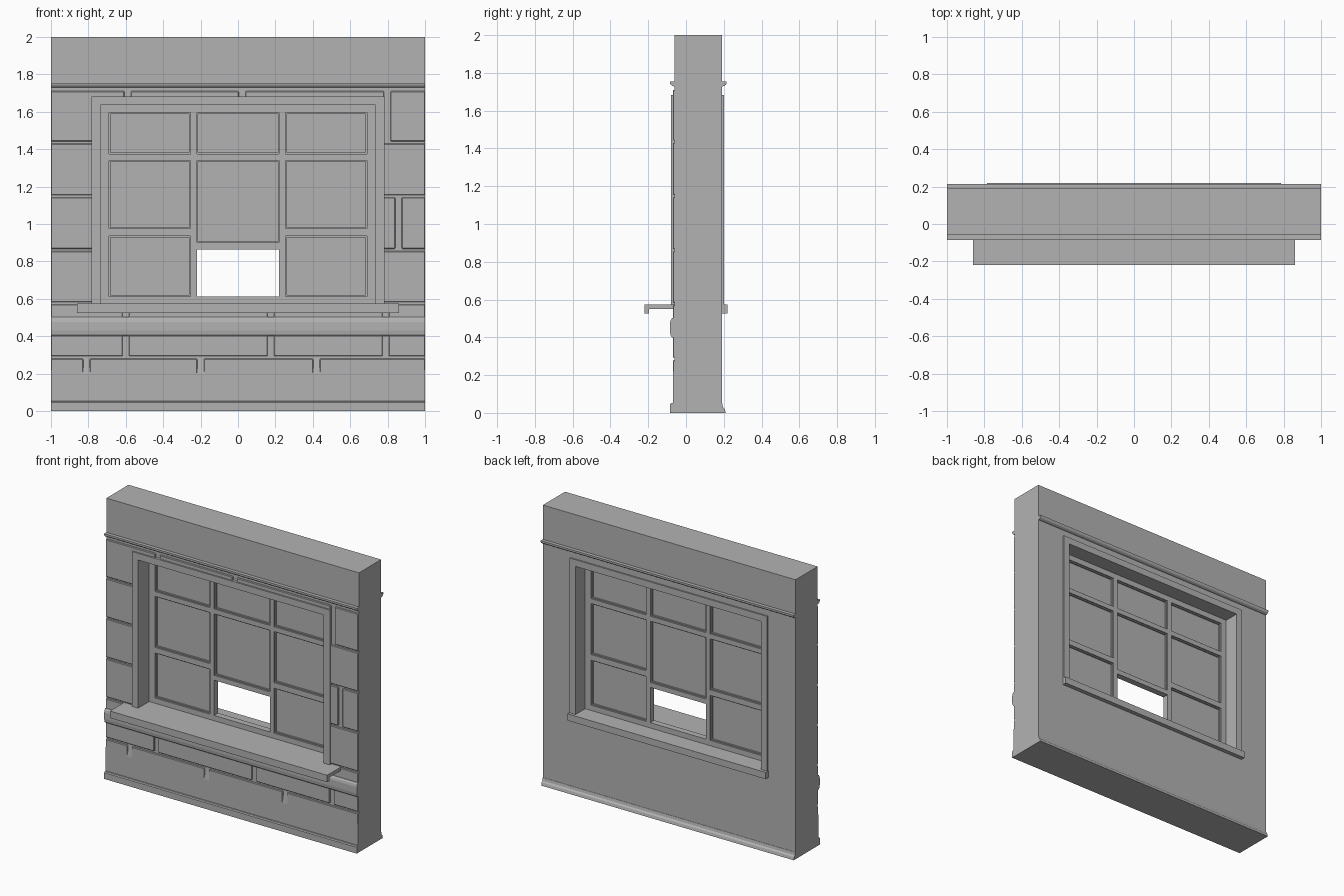
import bpy
import bmesh
from mathutils import Vector

if "Cube" in bpy.data.objects:
    bpy.data.objects.remove(bpy.data.objects["Cube"], do_unlink=True)

GREY = (0.45, 0.45, 0.45, 1)
plaster = bpy.data.materials.new("plain_grey")
plaster.use_nodes = True
plaster.diffuse_color = GREY
plaster.node_tree.nodes["Principled BSDF"].inputs["Base Color"].default_value = GREY


def finish(name, bm):
    bmesh.ops.recalc_face_normals(bm, faces=bm.faces[:])
    mesh = bpy.data.meshes.new(name)
    bm.to_mesh(mesh)
    bm.free()
    mesh.materials.append(plaster)
    obj = bpy.data.objects.new(name, mesh)
    bpy.context.collection.objects.link(obj)
    return obj


def boxes(name, spans, bevel=0):
    """Boxes given as (x0, x1, y0, y1, z0, z1)."""
    bm = bmesh.new()
    for x0, x1, y0, y1, z0, z1 in spans:
        lo, hi = Vector((x0, y0, z0)), Vector((x1, y1, z1))
        verts = bmesh.ops.create_cube(bm, size=1)["verts"]
        bmesh.ops.scale(bm, vec=hi - lo, verts=verts)
        bmesh.ops.translate(bm, vec=(lo + hi) / 2, verts=verts)
    if bevel:
        bmesh.ops.bevel(bm, geom=bm.edges[:], offset=bevel, segments=1, affect='EDGES')
    return finish(name, bm)


def moulding(name, profile):
    """Extrude a (y, z) profile along the whole wall."""
    bm = bmesh.new()
    face = bm.faces.new([bm.verts.new((-1, y, z)) for y, z in profile])
    new = bmesh.ops.extrude_face_region(bm, geom=[face])["geom"]
    bmesh.ops.translate(bm, vec=(2, 0, 0),
                        verts=[v for v in new if isinstance(v, bmesh.types.BMVert)])
    return finish(name, bm)


def ring(x0, x1, z0, z1, w, y0, y1):
    """Four boxes lining the inside of a rectangle."""
    return [(x0, x0 + w, y0, y1, z0, z1), (x1 - w, x1, y0, y1, z0, z1),
            (x0 + w, x1 - w, y0, y1, z0, z0 + w), (x0 + w, x1 - w, y0, y1, z1 - w, z1)]


def cut(obj, cutter):
    mod = obj.modifiers.new("opening", 'BOOLEAN')
    mod.operation = 'DIFFERENCE'
    mod.solver = 'EXACT'
    mod.object = cutter


# Wall core; the plinth face slopes back into the lowest joints
FACE, CORE, BACK = -0.07, -0.06, 0.19
wall = moulding("wall", [(FACE, 0), (FACE, 0.2), (CORE, 0.28), (CORE, 2), (BACK, 2), (BACK, 0)])

# Stone courses: bottom, top, joint centres
courses = [
    (0.19, 0.28, (-0.81, -0.2, 0.42)),
    (0.293, 0.57, (-0.6, 0.175, 0.79)),
    (0.582, 0.855, ()),
    (0.867, 1.142, (0.858,)),
    (1.154, 1.43, ()),
    (1.442, 1.71, (-0.59, 0.022, 0.798)),
]
GAP = 0.017
stones = []
for z0, z1, joints in courses:
    starts = [-1] + [j + GAP for j in joints]
    ends = [j - GAP for j in joints] + [1]
    stones += [(a, b, FACE, -0.05, z0, z1) for a, b in zip(starts, ends)]
stonework = boxes("stone_courses", stones, bevel=0.004)

# Window opening through wall and stones
opening = boxes("opening_cutter", [(-0.76, 0.76, -0.5, 0.5, 0.56, 1.66)])
opening.hide_render = True
opening.hide_viewport = True
opening.display_type = 'WIRE'
cut(wall, opening)
cut(stonework, opening)

# Horizontal mouldings
moulding("front_base", [(-0.05, 0), (-0.085, 0), (-0.085, 0.045), (-0.08, 0.052), (-0.05, 0.055)])
moulding("back_base", [(0.18, 0), (0.21, 0), (0.205, 0.02), (0.196, 0.03), (0.192, 0.05), (0.18, 0.05)])
moulding("front_band", [(-0.05, 0.40), (-0.073, 0.40), (-0.082, 0.41), (-0.085, 0.43),
                        (-0.085, 0.475), (-0.081, 0.492), (-0.073, 0.502), (-0.05, 0.502)])
for name, base, out in (("front_cornice", CORE, -1), ("back_cornice", BACK, 1)):
    shape = [(-0.01, 1.727), (0.01, 1.73), (0.02, 1.736), (0.025, 1.745), (0.025, 1.755), (-0.01, 1.755)]
    moulding(name, [(base + out * d, z) for d, z in shape])

# Window lining with raised casing edges on both faces
SILL, HEAD, SIDE = 0.575, 1.635, 0.735
boxes("window_casing", [
    (-0.783, -SIDE, -0.08, 0.2, SILL, HEAD),
    (SIDE, 0.783, -0.08, 0.2, SILL, HEAD),
    (-0.783, 0.783, -0.08, 0.2, HEAD, 1.683)])

# Outer ledge with drip lip, and inner ledge
boxes("outer_sill", [(-0.86, 0.86, -0.22, 0.06, 0.55, SILL),
                     (-0.86, 0.86, -0.22, -0.195, 0.525, 0.55)])
boxes("inner_sill", [(-0.785, 0.785, 0.06, 0.22, 0.527, SILL)])

# Sash frame, mullions and cross bars
Y0, Y1 = 0.045, 0.09
columns = [(-0.69, -0.255, 0.935, 0.975), (-0.22, 0.22, 0.865, 0.90), (0.255, 0.69, 0.935, 0.975)]
BOTTOM, TRANSOM, LIGHT, TOP = 0.613, 1.34, 1.375, 1.595
bars = [(-SIDE, -0.69, Y0, Y1, SILL, HEAD), (0.69, SIDE, Y0, Y1, SILL, HEAD),
        (-0.69, 0.69, Y0, Y1, SILL, BOTTOM), (-0.69, 0.69, Y0, Y1, TOP, HEAD),
        (-0.255, -0.22, Y0, Y1, BOTTOM, TOP), (0.22, 0.255, Y0, Y1, BOTTOM, TOP)]
panes, stops = [], []
for i, (x0, x1, low, high) in enumerate(columns):
    bars += [(x0, x1, Y0, Y1, low, high), (x0, x1, Y0, Y1, TRANSOM, LIGHT)]
    for z0, z1 in ((BOTTOM, low), (high, TRANSOM), (LIGHT, TOP)):
        if i == 1 and z0 == BOTTOM:
            continue  # the open light
        panes.append((x0, x1, 0.064, 0.071, z0, z1))
        stops += ring(x0, x1, z0, z1, 0.007, 0.054, 0.081)
boxes("sash_frame", bars)
boxes("pane_stops", stops)
boxes("window_panes", panes)
